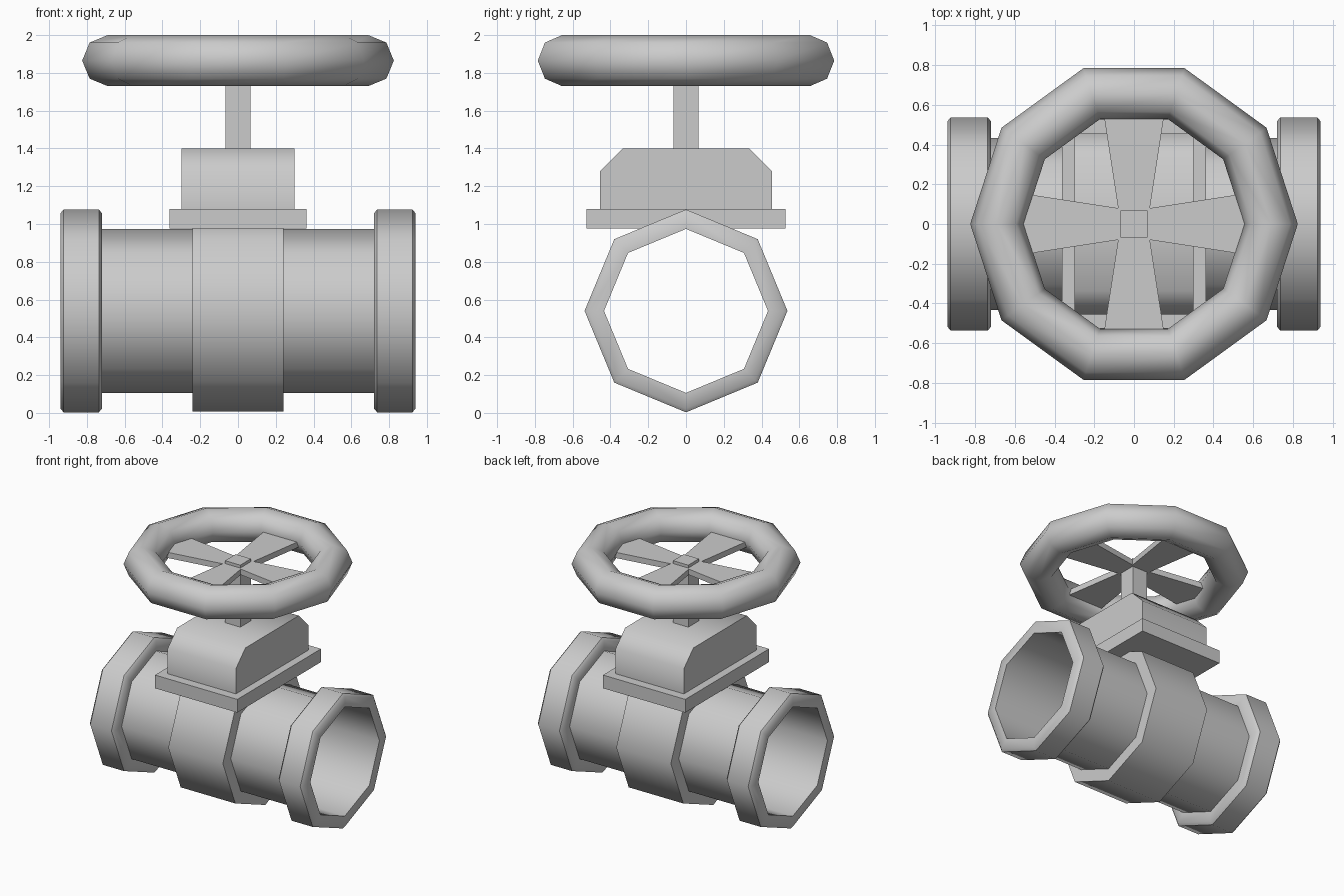
import bpy, bmesh, math

if "Cube" in bpy.data.objects:
    bpy.data.objects.remove(bpy.data.objects["Cube"])

AXIS_Z = 0.54
BORE = 0.434


def finish(name, verts, faces, smooth=None):
    me = bpy.data.meshes.new(name)
    me.from_pydata(verts, [], faces)
    bm = bmesh.new()
    bm.from_mesh(me)
    bmesh.ops.recalc_face_normals(bm, faces=bm.faces)
    bm.to_mesh(me)
    bm.free()
    ob = bpy.data.objects.new(name, me)
    bpy.context.collection.objects.link(ob)
    if smooth:
        bpy.ops.object.select_all(action='DESELECT')
        bpy.context.view_layer.objects.active = ob
        ob.select_set(True)
        bpy.ops.object.shade_smooth_by_angle(angle=math.radians(smooth))
    return ob


def revolve_x(name, profile, sides=8):
    """Revolve an open (x, radius) profile around the pipe axis."""
    n = len(profile)
    verts, faces = [], []
    for i in range(sides):
        a = 2 * math.pi * i / sides
        verts += [(x, r * math.sin(a), AXIS_Z + r * math.cos(a)) for x, r in profile]
        j = (i + 1) % sides
        faces += [(i*n + k, i*n + k + 1, j*n + k + 1, j*n + k) for k in range(n - 1)]
    return finish(name, verts, faces, 46)


def prism(name, outline, lo, hi, place, smooth=None):
    """Extrude a 2D outline from lo to hi; place maps (u, v, depth) to a point."""
    n = len(outline)
    verts = [place(u, v, d) for d in (lo, hi) for u, v in outline]
    faces = [tuple(range(n)), tuple(range(n, 2 * n))]
    faces += [(i, (i + 1) % n, n + (i + 1) % n, n + i) for i in range(n)]
    return finish(name, verts, faces, smooth)


def box(name, hx, hy, z0, z1):
    rect = [(-hx, -hy), (hx, -hy), (hx, hy), (-hx, hy)]
    return prism(name, rect, z0, z1, lambda u, v, d: (u, v, d))


# Octagonal pipe, middle collar and the two end flanges
revolve_x("pipe", [(-0.94, BORE), (0.94, BORE)])
revolve_x("body_collar", [(-0.24, BORE), (-0.24, 0.533), (0.24, 0.533), (0.24, BORE)])
for side, s in (("left", -1), ("right", 1)):
    rim = [(0.72, BORE), (0.72, 0.517), (0.737, 0.537),
           (0.923, 0.537), (0.94, 0.517), (0.94, BORE)]
    revolve_x(side + "_flange", [(s * x, r) for x, r in rim])

# Bonnet: base plate and chamfered block
box("bonnet_plate", 0.362, 0.526, 0.975, 1.08)
block = [(-0.455, 1.08), (0.455, 1.08), (0.455, 1.28),
         (0.335, 1.4), (-0.335, 1.4), (-0.455, 1.28)]
prism("bonnet_block", block, -0.3, 0.3, lambda u, v, d: (d, u, v), 46)

# Square stem
box("stem", 0.067, 0.067, 1.4, 1.893)

# Hand wheel rim
bpy.ops.mesh.primitive_torus_add(major_segments=10, minor_segments=8,
                                 major_radius=0.69, minor_radius=0.135,
                                 location=(0, 0, 1.865))
rim = bpy.context.object
rim.name = "wheel_rim"
bpy.ops.object.shade_smooth_by_angle(angle=math.radians(50))

# Four flared spokes as one cross
cross = []
for i in range(4):
    c, s = round(math.cos(i * math.pi / 2)), round(math.sin(i * math.pi / 2))
    for x, y in ((0.08, -0.08), (0.6, -0.16), (0.6, 0.16)):
        cross.append((c * x - s * y, s * x + c * y))
prism("wheel_spokes", cross, 1.825, 1.87, lambda u, v, d: (u, v, d))
